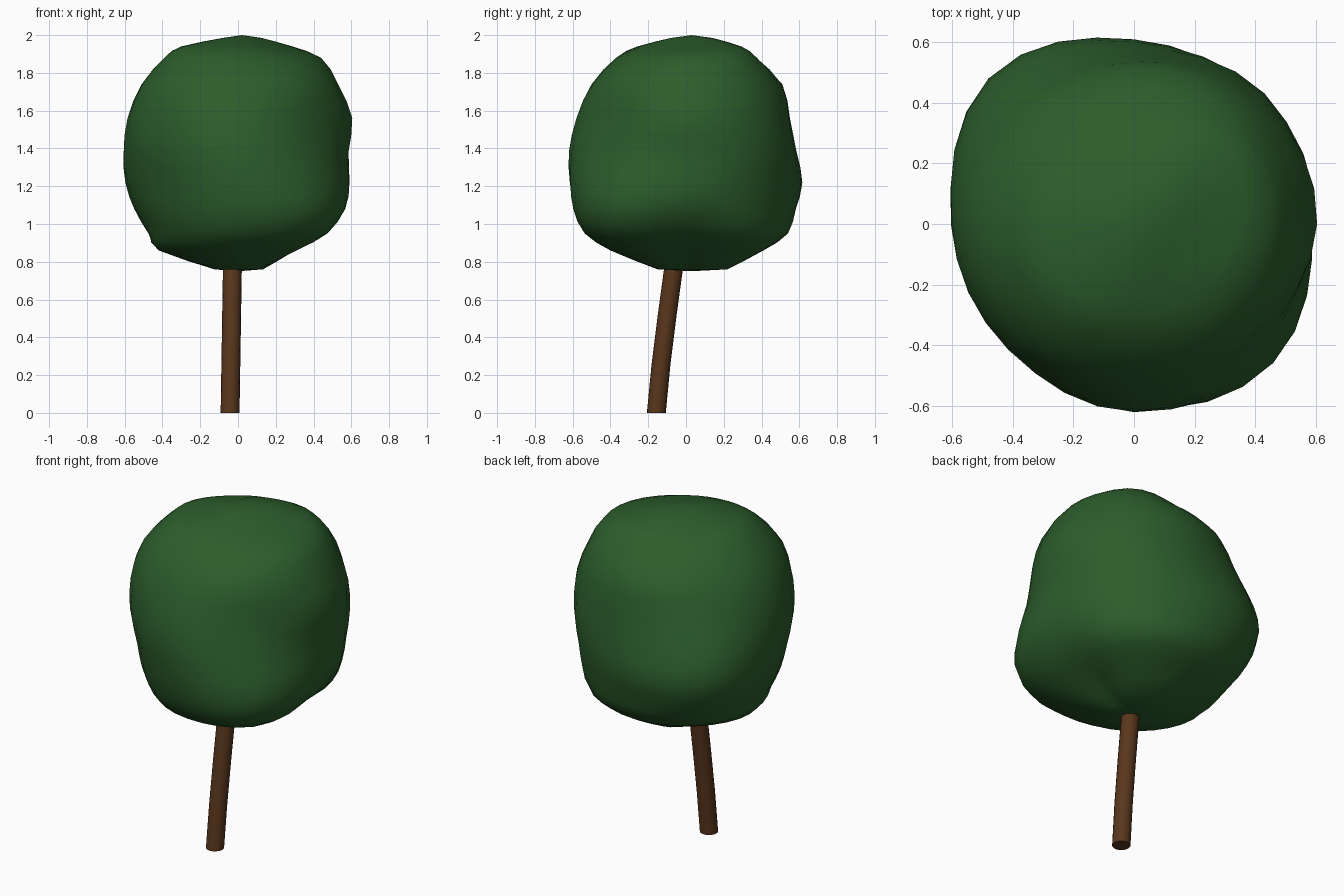
import bpy, bmesh
from math import cos, sin, tau

if "Cube" in bpy.data.objects:
    bpy.data.objects.remove(bpy.data.objects["Cube"])


def material(name, color):
    m = bpy.data.materials.new(name)
    m.diffuse_color = (*color, 1)
    m.use_nodes = True
    m.node_tree.nodes["Principled BSDF"].inputs["Base Color"].default_value = m.diffuse_color
    return m


def loft(name, rings, bottom, top, mat):
    """Skin stacked rings of points and close both ends with fans."""
    bm = bmesh.new()
    rows = [[bm.verts.new(p) for p in ring] for ring in rings]
    n = len(rows[0])
    lo, hi = bm.verts.new(bottom), bm.verts.new(top)
    for a, b in zip(rows, rows[1:]):
        for i in range(n):
            j = (i + 1) % n
            bm.faces.new((a[i], a[j], b[j], b[i]))
    for i in range(n):
        j = (i + 1) % n
        bm.faces.new((lo, rows[0][j], rows[0][i]))
        bm.faces.new((hi, rows[-1][i], rows[-1][j]))
    mesh = bpy.data.meshes.new(name)
    bm.to_mesh(mesh)
    bm.free()
    mesh.materials.append(mat)
    obj = bpy.data.objects.new(name, mesh)
    bpy.context.collection.objects.link(obj)
    bpy.ops.object.select_all(action='DESELECT')
    obj.select_set(True)
    bpy.context.view_layer.objects.active = obj
    bpy.ops.object.shade_smooth_by_angle(angle=0.9)
    return obj


def spline(a, b, c, d, t):
    return 0.5 * (2 * b + (c - a) * t + (2 * a - 5 * b + 4 * c - d) * t * t
                  + (3 * b - a - 3 * c + d) * t ** 3)


# Foliage: height, then radius in eight directions starting at +x
levels = [
    (0.76, .10, .18, .22, .16, .12, .15, .15, .14),
    (0.86, .28, .39, .41, .40, .42, .40, .40, .40),
    (0.95, .45, .53, .54, .54, .47, .48, .53, .58),
    (1.08, .56, .57, .58, .63, .54, .53, .59, .65),
    (1.22, .59, .59, .61, .68, .585, .555, .615, .635),
    (1.38, .585, .61, .585, .65, .605, .585, .62, .59),
    (1.56, .605, .59, .55, .57, .585, .58, .58, .55),
    (1.74, .53, .54, .51, .49, .51, .53, .50, .52),
    (1.88, .44, .45, .36, .35, .39, .41, .37, .39),
    (1.94, .26, .35, .27, .25, .30, .30, .25, .22),
    (1.985, .10, .16, .13, .08, .08, .08, .08, .08),
]
fine = []
last = len(levels) - 1
for k in range(last):
    four = [levels[min(max(k + o, 0), last)] for o in (-1, 0, 1, 2)]
    for t in (0, 0.5):
        fine.append([spline(*v, t) for v in zip(*four)])
fine.append(levels[-1])

SEG = 4
rings = []
for z, *r in fine:
    ring = []
    for i in range(8 * SEG):
        k, t = i // SEG, (i % SEG) / SEG
        rad = spline(r[k - 1], r[k], r[(k + 1) % 8], r[(k + 2) % 8], t)
        a = tau * i / (8 * SEG)
        ring.append((rad * cos(a), rad * sin(a), z))
    rings.append(ring)
loft("foliage", rings, (0, 0.03, 0.75), (0.02, 0.03, 2.0),
     material("leaf_green", (0.025, 0.11, 0.025)))

# Trunk: slightly curved, leaning backwards into the foliage
path = [(-.042, -.157, 0), (-.038, -.133, .25), (-.034, -.102, .5),
        (-.030, -.068, .75), (-.025, -.04, 1.0)]
trunk_rings = [[(x + .05 * cos(tau * i / 16), y + .05 * sin(tau * i / 16), z)
                for i in range(16)] for x, y, z in path]
loft("trunk", trunk_rings, path[0], path[-1],
     material("bark_brown", (0.10, 0.038, 0.012)))
